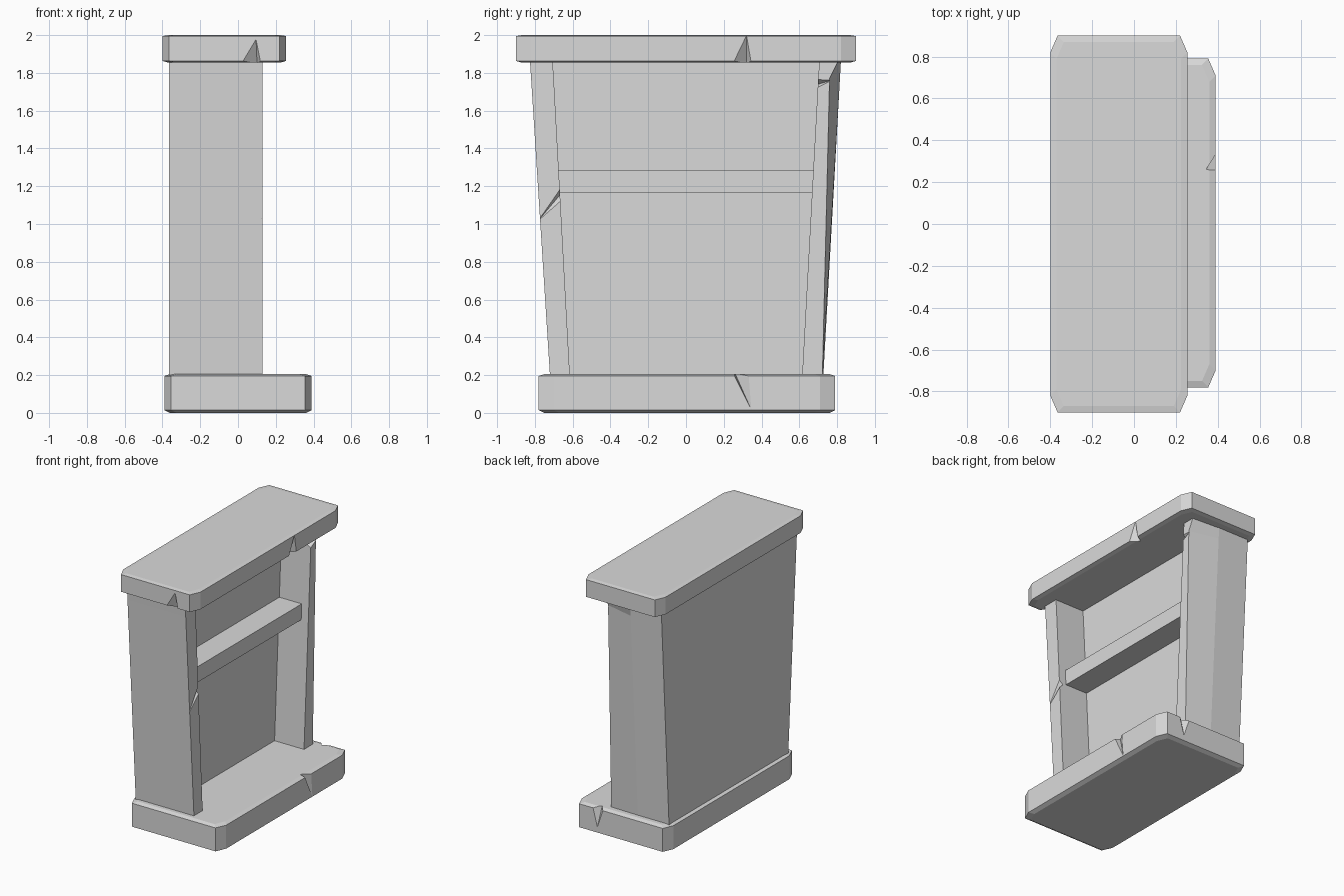
import bpy, bmesh
from mathutils import Vector

cube = bpy.data.objects.get("Cube")
if cube:
    bpy.data.objects.remove(cube, do_unlink=True)

GREY = (0.7, 0.7, 0.7, 1)
stone = bpy.data.materials.new("plain grey")
stone.use_nodes = True
stone.diffuse_color = GREY
stone.node_tree.nodes["Principled BSDF"].inputs["Base Color"].default_value = GREY


def loft(name, rings):
    """Solid through a stack of matching outlines, capped at both ends."""
    bm = bmesh.new()
    loops = [[bm.verts.new(p) for p in ring] for ring in rings]
    n = len(loops[0])
    for low, high in zip(loops, loops[1:]):
        for i in range(n):
            j = (i + 1) % n
            bm.faces.new((low[i], low[j], high[j], high[i]))
    bm.faces.new(loops[0][::-1])
    bm.faces.new(loops[-1])
    bmesh.ops.recalc_face_normals(bm, faces=bm.faces)
    mesh = bpy.data.meshes.new(name)
    bm.to_mesh(mesh)
    bm.free()
    mesh.materials.append(stone)
    obj = bpy.data.objects.new(name, mesh)
    bpy.context.collection.objects.link(obj)
    return obj


def octagon(x0, x1, y0, y1, z, inset=0.0):
    cx, cy = 0.035, 0.08
    x0, x1, y0, y1 = x0 + inset, x1 - inset, y0 + inset, y1 - inset
    return [(x0 + cx, y0, z), (x1 - cx, y0, z), (x1, y0 + cy, z), (x1, y1 - cy, z),
            (x1 - cx, y1, z), (x0 + cx, y1, z), (x0, y1 - cy, z), (x0, y0 + cy, z)]


def slab(name, x0, x1, y0, y1, z0, z1, low, high):
    """Clipped-corner plate with softened top and bottom rims."""
    box = (x0, x1, y0, y1)
    return loft(name, [octagon(*box, z0, 0.03), octagon(*box, z0 + low),
                       octagon(*box, z1 - high), octagon(*box, z1, 0.03)])


def chip(obj, *points):
    """Cut a four-cornered chip out of a part."""
    pts = [Vector(p) for p in points]
    mid = sum(pts, Vector()) / 4
    pts = [mid + (p - mid) * 1.04 for p in pts]
    bm = bmesh.new()
    a, b, c, d = [bm.verts.new(p) for p in pts]
    for tri in ((a, b, c), (a, c, d), (a, d, b), (b, d, c)):
        bm.faces.new(tri)
    bmesh.ops.recalc_face_normals(bm, faces=bm.faces)
    mesh = bpy.data.meshes.new("chip_cutter")
    bm.to_mesh(mesh)
    bm.free()
    mesh.materials.append(stone)
    cutter = bpy.data.objects.new("chip_cutter", mesh)
    bpy.context.collection.objects.link(cutter)
    cutter.hide_render = True
    mod = obj.modifiers.new("chip", "BOOLEAN")
    mod.operation, mod.solver, mod.object = "DIFFERENCE", "EXACT", cutter
    bpy.context.view_layer.objects.active = obj
    bpy.ops.object.modifier_apply(modifier=mod.name)
    bpy.data.objects.remove(cutter, do_unlink=True)


# Base with two chipped edges
base = slab("base", -0.39, 0.39, -0.78, 0.79, 0, 0.205, 0.015, 0.01)
chip(base, (0.39, 0.345, 0.02), (0.39, 0.25, 0.21), (0.39, 0.33, 0.21), (0.345, 0.26, 0.21))
chip(base, (0.2, 0.79, 0.06), (0.15, 0.79, 0.21), (0.24, 0.79, 0.21), (0.19, 0.745, 0.21))

# Top with two chips along its lower rim
top = slab("top", -0.4, 0.255, -0.9, 0.9, 1.855, 2, 0.008, 0.005)
chip(top, (0.095, -0.9, 1.975), (0.02, -0.9, 1.85), (0.12, -0.9, 1.85), (0.1, -0.85, 1.85))
chip(top, (0.255, 0.32, 1.995), (0.255, 0.25, 1.85), (0.255, 0.345, 1.85), (0.205, 0.32, 1.85))


# Body: U-shaped plan, flaring upwards, with one worn side wall
def plan(z, y_low, y_high, y_in, y_worn):
    back, front, inner = -0.365, 0.13, -0.12
    return [(back, y_low, z), (front, y_low, z), (front, -y_in, z), (inner, -y_in, z),
            (inner, y_in, z), (front, y_in, z), (front, y_worn, z),
            (-0.1, y_high, z), (back, y_high, z)]


body = loft("body", [plan(0.195, -0.72, 0.727, 0.615, 0.722),
                     plan(1.77, -0.82, 0.815, 0.7, 0.76),
                     plan(1.86, -0.826, 0.82, 0.706, 0.805)])
chip(body, (0.13, -0.78, 1.02), (0.13, -0.655, 1.2), (0.13, -0.655, 1.13), (0.1, -0.67, 1.15))
chip(body, (0.13, 0.69, 1.72), (0.13, 0.69, 1.765), (0.13, 0.77, 1.76), (0.1, 0.7, 1.74))

# Inner shelf
loft("shelf", [[(-0.14, -w, z), (0.07, -w, z), (0.07, w, z), (-0.14, w, z)]
               for z, w in ((1.165, 0.68), (1.285, 0.69))])
